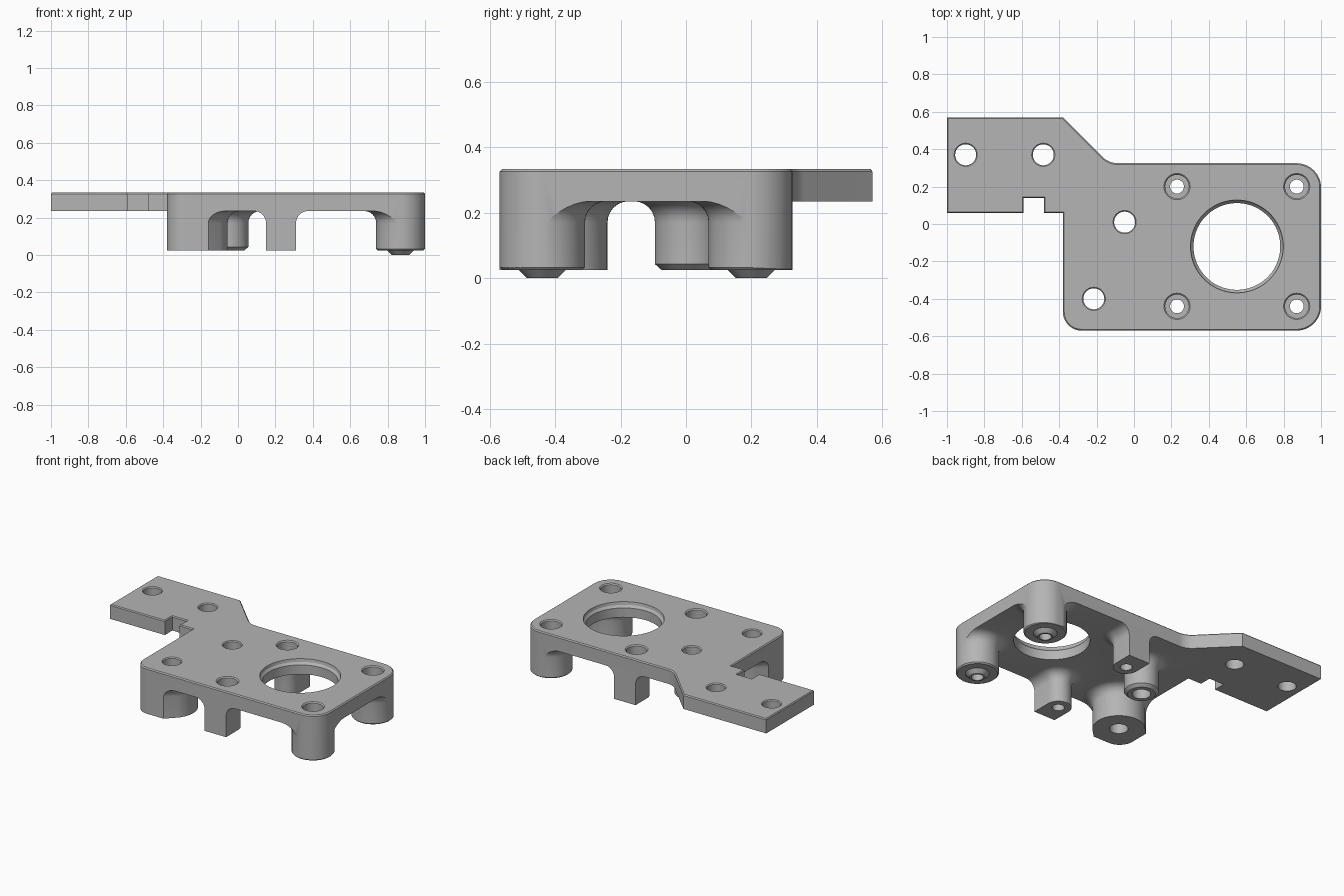
import bpy, bmesh, math
from mathutils import Vector

cube = bpy.data.objects.get("Cube")
if cube:
    bpy.data.objects.remove(cube, do_unlink=True)

TOP, UNDER, BASE = 0.333, 0.235, 0.025
FILLET, SIDES = 0.065, 64

metal = bpy.data.materials.new("plain grey")
metal.use_nodes = True
grey = (0.46, 0.46, 0.46, 1)
metal.diffuse_color = grey
metal.node_tree.nodes["Principled BSDF"].inputs["Base Color"].default_value = grey


def make_object(name, bm):
    bmesh.ops.recalc_face_normals(bm, faces=bm.faces)
    mesh = bpy.data.meshes.new(name)
    bm.to_mesh(mesh)
    bm.free()
    mesh.materials.append(metal)
    obj = bpy.data.objects.new(name, mesh)
    bpy.context.collection.objects.link(obj)
    return obj


def rounded(corners):
    """Outline from (x, y, radius) corners."""
    pts = []
    for i, (x, y, r) in enumerate(corners):
        p = Vector((x, y))
        if r == 0:
            pts.append(p)
            continue
        a = (Vector(corners[i - 1][:2]) - p).normalized()
        b = (Vector(corners[(i + 1) % len(corners)][:2]) - p).normalized()
        half = a.angle(b) / 2
        start, end = p + a * r / math.tan(half), p + b * r / math.tan(half)
        c = p + (a + b).normalized() * r / math.sin(half)
        for k in range(13):
            pts.append(c + (start - c).lerp(end - c, k / 12).normalized() * r)
    return pts


def turned(name, centre, profile, stretch=(0, 0)):
    """Stack of (z, radius) rings; stretch pulls one side out to a long U shape."""
    bm = bmesh.new()
    rings = []
    for z, r in profile:
        ring = []
        for k in range(SIDES):
            ang = (k + 0.5) * math.tau / SIDES
            p = Vector((math.cos(ang), math.sin(ang))) * r
            if p.dot(Vector(stretch)) > 0:
                p += Vector(stretch)
            ring.append(bm.verts.new((centre[0] + p.x, centre[1] + p.y, z)))
        rings.append(ring)
    for low, high in zip(rings, rings[1:]):
        for k in range(SIDES):
            n = (k + 1) % SIDES
            bm.faces.new((low[k], low[n], high[n], high[k]))
    bm.faces.new(rings[0])
    bm.faces.new(rings[-1])
    return make_object(name, bm)


def combine(target, tool, operation):
    mod = target.modifiers.new(operation, "BOOLEAN")
    mod.operation, mod.object, mod.solver = operation, tool, "EXACT"
    bpy.context.view_layer.objects.active = target
    bpy.ops.object.modifier_apply(modifier=mod.name)
    bpy.data.objects.remove(tool, do_unlink=True)


def flare(r):
    """Leg wall that fillets out into the plate underside."""
    steps = [math.radians(a) for a in range(0, 91, 15)]
    wall = [(UNDER - FILLET * (1 - math.sin(a)), r + FILLET * (1 - math.cos(a))) for a in steps]
    return wall + [(UNDER + 0.04, r + FILLET)]


# Plate outline as a tall block with a fine chamfer on the top edge
outline = rounded([
    (-1, 0.06, 0), (-0.59, 0.06, 0), (-0.59, 0.14, 0), (-0.48, 0.14, 0),
    (-0.48, 0.06, 0), (-0.38, 0.06, 0), (-0.38, -0.57, 0.1), (1, -0.57, 0.13),
    (1, 0.325, 0.13), (-0.135, 0.325, 0.12), (-0.38, 0.57, 0), (-1, 0.57, 0)])
bm = bmesh.new()
face = bm.faces.new([bm.verts.new((p.x, p.y, -0.1)) for p in outline])
up = bmesh.ops.extrude_face_region(bm, geom=[face])["geom"]
bmesh.ops.translate(bm, vec=(0, 0, TOP - 0.007 + 0.1),
                    verts=[v for v in up if isinstance(v, bmesh.types.BMVert)])
bmesh.ops.recalc_face_normals(bm, faces=bm.faces)
cap = max(bm.faces, key=lambda f: f.calc_center_median().z)
bmesh.ops.inset_individual(bm, faces=[cap], thickness=0.007, depth=0.007)
block = make_object("outline_block", bm)

# Slab that sets the underside of the plate
bm = bmesh.new()
bmesh.ops.create_cube(bm, size=1)
bmesh.ops.scale(bm, vec=(3, 3, 0.3), verts=bm.verts)
bmesh.ops.translate(bm, vec=(0, 0, UNDER + 0.15), verts=bm.verts)
bracket = make_object("mounting_bracket", bm)

# Legs
bolts = [(x, y) for x in (0.23, 0.87) for y in (0.2, -0.44)]
middle, corner = (-0.05, 0.01), (-0.215, -0.4)
legs = []
for x, y in bolts:
    if x > 0.5:
        tip = [(0, 0.047), (BASE, 0.072), (BASE, 0.123), (BASE + 0.008, 0.131)]
        legs.append(turned("corner_leg", (x, y), tip + flare(0.131)))
    else:
        legs.append(turned("square_leg", (x, y), [(BASE, 0.08)] + flare(0.08),
                           (0, math.copysign(0.4, y))))
legs.append(turned("middle_leg", middle, [(BASE, 0.085), (0.043, 0.105)] + flare(0.105)))
legs.append(turned("front_leg", corner, [(BASE, 0.16)] + flare(0.16), (-0.3, -0.3)))
for leg in legs:
    combine(bracket, leg, "UNION")
combine(bracket, block, "INTERSECT")

# Counterbored bolt holes
for spot in bolts:
    bore = [(-0.1, 0.037), (0.2, 0.037), (0.2, 0.063), (TOP - 0.007, 0.063),
            (TOP + 0.003, 0.073)]
    combine(bracket, turned("bolt_hole", spot, bore), "DIFFERENCE")

# Plain through holes
for spot in (middle, corner, (-0.9, 0.37), (-0.485, 0.37)):
    bore = [(-0.1, 0.056), (TOP - 0.006, 0.056), (TOP + 0.003, 0.065)]
    combine(bracket, turned("plain_hole", spot, bore), "DIFFERENCE")

# Large opening with a bevelled rim
rim = [(-0.1, 0.232), (TOP - 0.035, 0.232), (TOP - 0.02, 0.245), (TOP + 0.01, 0.25)]
combine(bracket, turned("opening", (0.55, -0.12), rim), "DIFFERENCE")

bpy.ops.object.select_all(action="DESELECT")
bracket.select_set(True)
bpy.context.view_layer.objects.active = bracket
bpy.ops.object.shade_smooth_by_angle(angle=math.radians(25))
